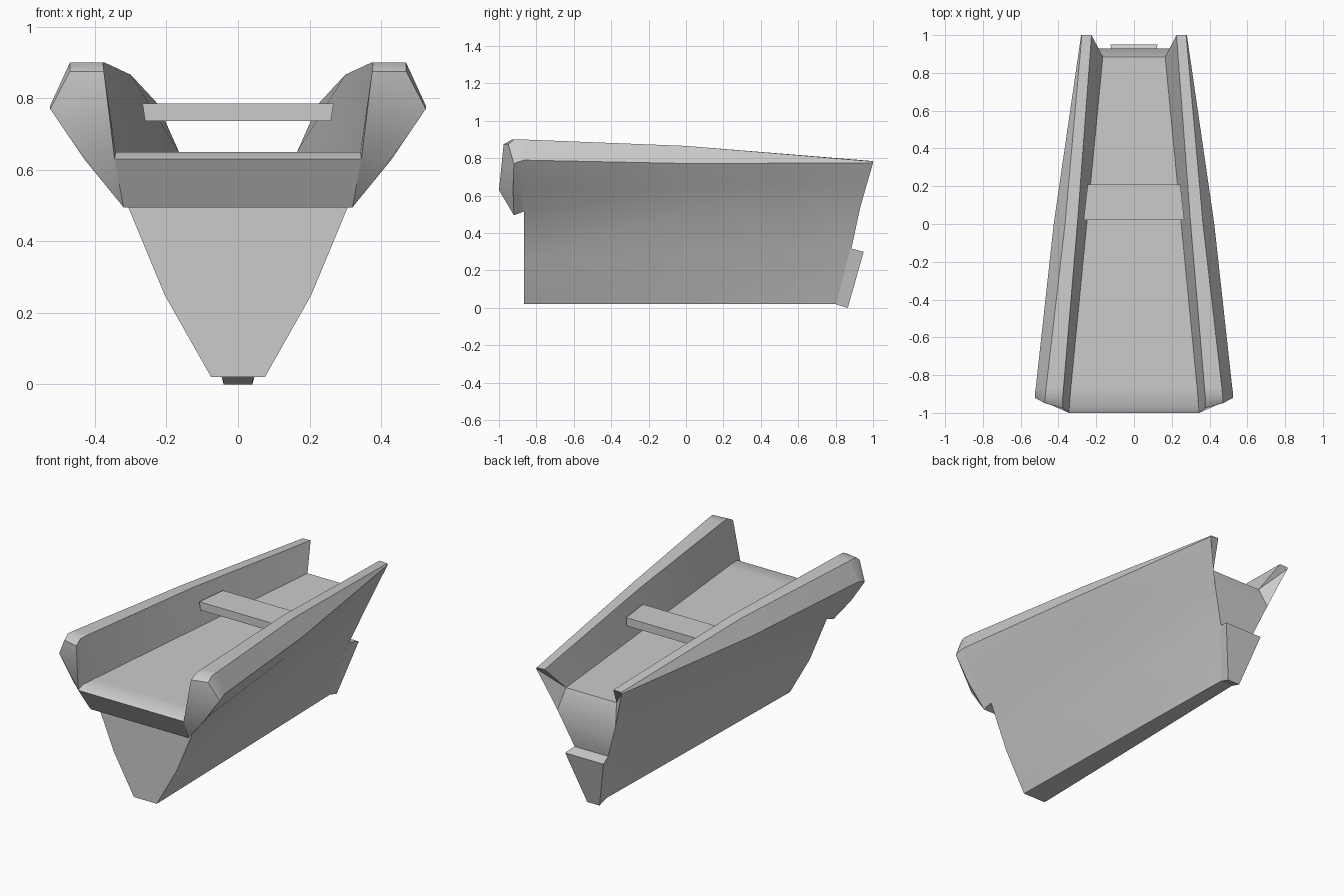
import bpy, bmesh

if "Cube" in bpy.data.objects:
    bpy.data.objects.remove(bpy.data.objects["Cube"])


def finish(bm, name, angle=0.6):
    bmesh.ops.recalc_face_normals(bm, faces=bm.faces)
    me = bpy.data.meshes.new(name)
    bm.to_mesh(me)
    bm.free()
    ob = bpy.data.objects.new(name, me)
    bpy.context.collection.objects.link(ob)
    bpy.ops.object.select_all(action='DESELECT')
    ob.select_set(True)
    bpy.context.view_layer.objects.active = ob
    bpy.ops.object.shade_smooth_by_angle(angle=angle)
    return ob


def flat(y, pts):
    return [(x, y, z) for x, z in pts]


# Half sections, keel to floor edge:
# keel, low chine, mid chine, upper side, outer rail, rail top outer, rail top inner, floor edge
sections = [
    [None, None, (.32, -.92, .495), (.43, -.925, .63), (.525, -.92, .77),
     (.47, -.95, .875), (.375, -.975, .875), (.345, -1, .63)],
    [None, None, (.319, -.90, .503), (.43, -.90, .635), (.525, -.90, .78),
     (.47, -.92, .9), (.378, -.93, .9), (.342, -.965, .65)],
    flat(-.865, [(.075, .02), (.205, .25), (.315, .515), (.425, .64),
                 (.52, .79), (.465, .9), (.373, .9), (.334, .65)]),
    flat(0, [(.058, .02), (.165, .28), (.26, .52), (.345, .65),
             (.425, .772), (.365, .866), (.30, .866), (.25, .65)]),
    [(.04, .82, .02), (.11, .885, .32), (.19, .93, .53), (.235, .965, .655),
     (.28, 1, .775), (.276, 1, .783), (.225, 1, .785), (.165, .885, .65)],
]

# Hull with bow lip, rails, floor and transom
bm = bmesh.new()
V = {}
for s, sec in enumerate(sections):
    for i, p in enumerate(sec):
        if p:
            for m in (-1, 1):
                V[s, i, m] = bm.verts.new((m * p[0], p[1], p[2]))


def face(*keys):
    if all(k in V for k in keys):
        bm.faces.new([V[k] for k in keys])


for s in range(len(sections) - 1):
    t = s + 1
    for m in (-1, 1):
        for i in range(7):
            face((s, i, m), (s, i + 1, m), (t, i + 1, m), (t, i, m))
    for i in (7, 2 if s < 2 else 0):
        face((s, i, -1), (s, i, 1), (t, i, 1), (t, i, -1))

# Front and rear end faces
for s, a, b in ((0, 2, 7), (2, 0, 1), (2, 1, 2), (4, 0, 1), (4, 1, 2), (4, 2, 7)):
    face((s, a, -1), (s, a, 1), (s, b, 1), (s, b, -1))
for s in (0, 4):
    for m in (-1, 1):
        face(*[(s, i, m) for i in (2, 3, 4, 7)])
        face(*[(s, i, m) for i in (4, 5, 6, 7)])
finish(bm, "hull")


def mirrored_block(name, outline):
    """Solid spanning -x..x for an outline of (half width, y, z)."""
    bm = bmesh.new()
    l, r = [[bm.verts.new((m * x, y, z)) for x, y, z in outline] for m in (-1, 1)]
    n = len(outline)
    bm.faces.new(l)
    bm.faces.new(r)
    for i in range(n):
        j = (i + 1) % n
        bm.faces.new((l[i], l[j], r[j], r[i]))
    return finish(bm, name)


# Stern block on the lower transom
mirrored_block("stern_block", [(.11, .88, .318), (.125, .95, .30), (.04, .865, 0), (.04, .80, .02)])

# Cross bench between the rails
mirrored_block("cross_bench", [(.267, .02, .785), (.245, .21, .785), (.24, .21, .737), (.26, .02, .737)])
